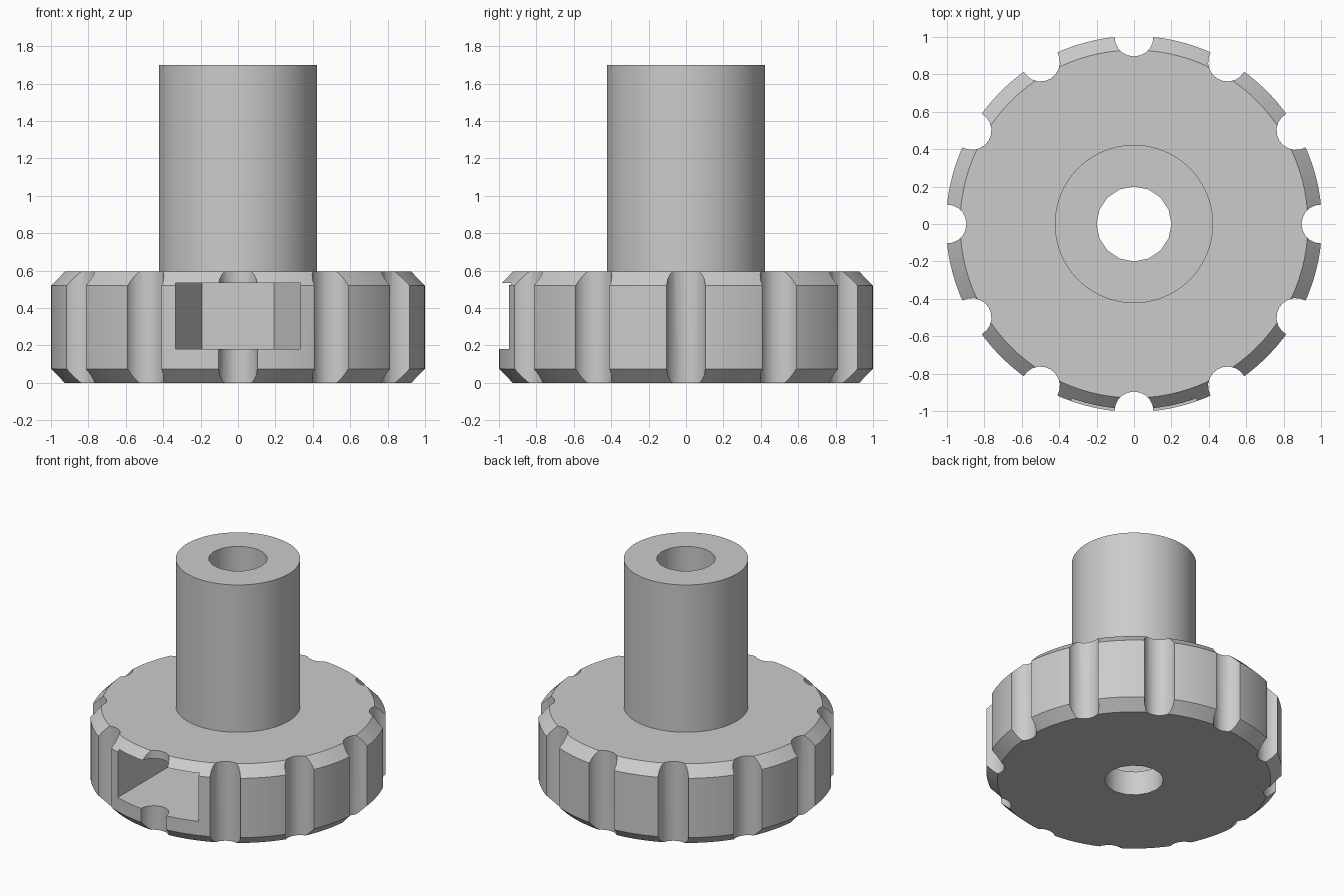
import bpy, bmesh, math

if "Cube" in bpy.data.objects:
    bpy.data.objects.remove(bpy.data.objects["Cube"])

R = 1.005          # knob radius
CH = 0.075         # rim chamfer
KNOB_H = 0.595
SHAFT_R, TOP = 0.423, 1.70
BORE_R = 0.2
NUT = 0.335        # half of the nut's width across flats
Z0, Z1 = 0.18, 0.535

grey = bpy.data.materials.new("light grey")
grey.diffuse_color = (0.6, 0.6, 0.6, 1)
grey.use_nodes = True
grey.node_tree.nodes["Principled BSDF"].inputs["Base Color"].default_value = grey.diffuse_color


def loft(name, rings):
    """Closed solid through a stack of rings of equal point count."""
    bm = bmesh.new()
    loops = [[bm.verts.new(p) for p in ring] for ring in rings]
    n = len(loops[0])
    for a, b in zip(loops, loops[1:]):
        for i in range(n):
            j = (i + 1) % n
            bm.faces.new((a[i], a[j], b[j], b[i]))
    bm.faces.new(list(reversed(loops[0])))
    bm.faces.new(loops[-1])
    bmesh.ops.recalc_face_normals(bm, faces=bm.faces)
    mesh = bpy.data.meshes.new(name)
    bm.to_mesh(mesh)
    bm.free()
    mesh.materials.append(grey)
    ob = bpy.data.objects.new(name, mesh)
    bpy.context.collection.objects.link(ob)
    return ob


def ring(r, z, n, cx=0.0, cy=0.0, turn=0.0):
    return [(cx + r * math.cos(turn + math.tau * i / n),
             cy + r * math.sin(turn + math.tau * i / n), z) for i in range(n)]


def prism(name, r, z0, z1, n, **kw):
    return loft(name, [ring(r, z0, n, **kw), ring(r, z1, n, **kw)])


# Chamfered knob with its shaft
profile = [(R - CH, 0), (R, CH), (R, KNOB_H - CH), (R - CH, KNOB_H),
           (SHAFT_R, KNOB_H), (SHAFT_R, TOP)]
knob = loft("knob_with_shaft", [ring(r, z, 96) for r, z in profile])

# Centre bore
cutters = [prism("bore_cutter", BORE_R, -0.1, TOP + 0.1, 16)]

# Finger grooves around the rim
for k in range(12):
    a = math.tau * k / 12
    cutters.append(prism("groove_cutter", 0.104, -0.1, KNOB_H + 0.1, 20,
                         cx=math.cos(a), cy=math.sin(a), turn=a))

# Hexagonal nut pocket, and the slot leading into it from the front
cutters.append(prism("nut_cutter", NUT / math.cos(math.pi / 6), Z0, Z1, 6))
slot = [(-NUT, -1.2), (NUT, -1.2), (NUT, 0), (-NUT, 0)]
cutters.append(loft("slot_cutter", [[(x, y, z) for x, y in slot] for z in (Z0, Z1)]))

for c in cutters:
    m = knob.modifiers.new(c.name, 'BOOLEAN')
    m.operation = 'DIFFERENCE'
    m.solver = 'EXACT'
    m.object = c

# Bake the cuts and drop the cutters
bpy.context.view_layer.update()
dg = bpy.context.evaluated_depsgraph_get()
result = bpy.data.meshes.new_from_object(knob.evaluated_get(dg))
knob.modifiers.clear()
knob.data = result
for c in cutters:
    bpy.data.objects.remove(c)

# Smooth round walls, crisp edges
bpy.context.view_layer.objects.active = knob
knob.select_set(True)
bpy.ops.object.shade_smooth_by_angle(angle=math.radians(30))
